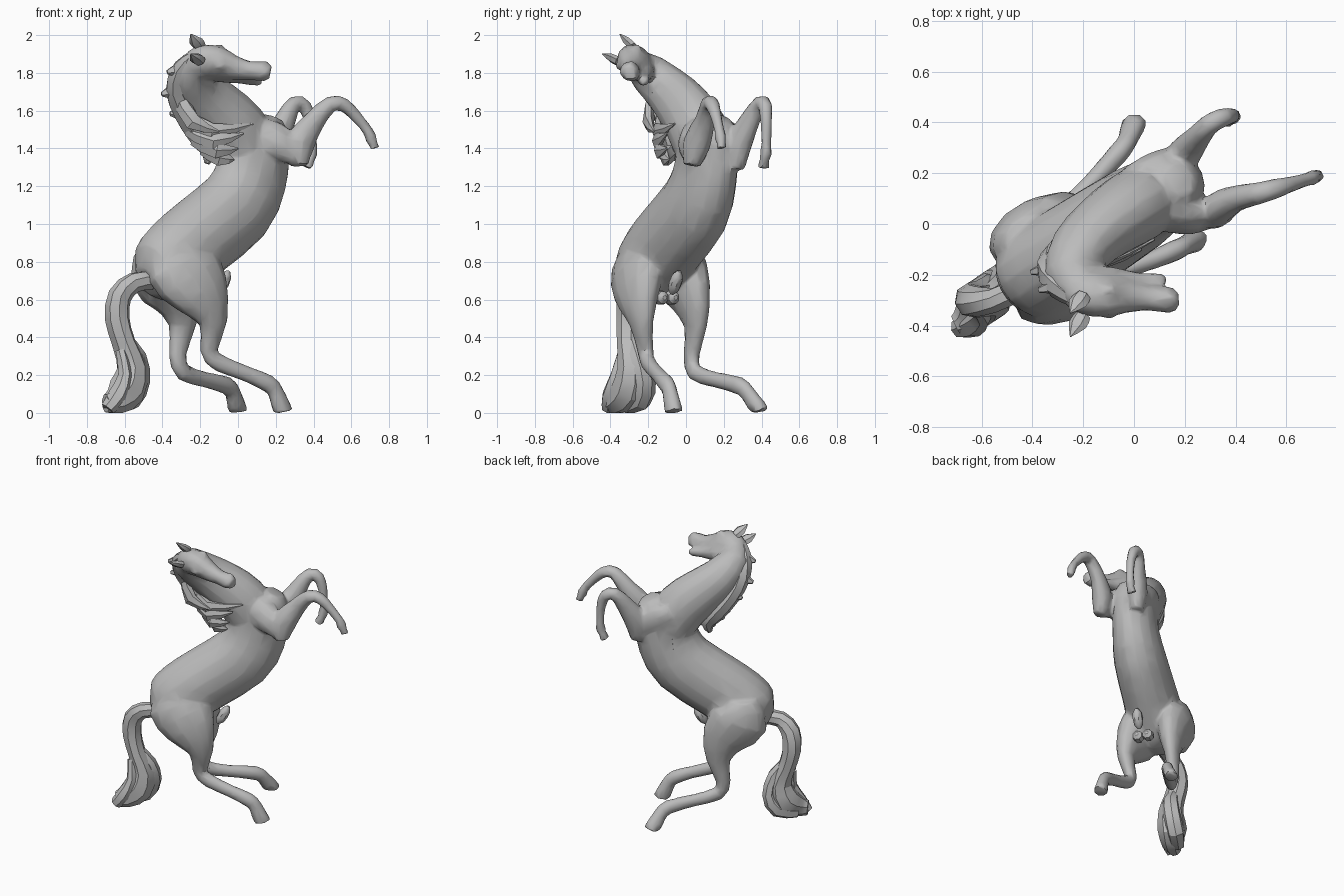
import bpy, bmesh, math, random
from mathutils import Vector as V

random.seed(4)
grey = bpy.data.materials.new("grey")
grey.diffuse_color = (0.5, 0.5, 0.5, 1)

SIDE = V((-0.545, 0.84, 0))        # sideways direction of the body
HEAD_UP = V((0, -0.7, 0.7))        # the head is rolled to one side
HEAD_SIDE = V((0, -0.7, -0.7))


def spline(p, steps):
    """Smooth interpolation through points of any dimension."""
    out = []
    for i in range(len(p) - 1):
        a, b, c, d = p[max(i - 1, 0)], p[i], p[i + 1], p[min(i + 2, len(p) - 1)]
        for k in range(steps):
            t = k / steps
            out.append([0.5 * (2 * q + (r - o) * t + (2 * o - 5 * q + 4 * r - s) * t * t
                        + (3 * q - o - 3 * r + s) * t ** 3) for o, q, r, s in zip(a, b, c, d)])
    return out + [list(p[-1])]


def finish(me, angle):
    me.polygons.foreach_set("use_smooth", [True] * len(me.polygons))
    me.set_sharp_from_angle(angle=math.radians(angle))
    me.materials.clear()
    me.materials.append(grey)


def tube(name, pts, side=SIDE, n=10, steps=2, angle=38):
    """Oval tube; each point is x, y, z, sideways radius[, other radius]."""
    pts = spline([p if len(p) == 5 else (*p, p[3]) for p in pts], steps)
    bm = bmesh.new()
    rings = []
    for i, p in enumerate(pts):
        t = (V(pts[min(i + 1, len(pts) - 1)][:3]) - V(pts[max(i - 1, 0)][:3])).normalized()
        a = (side - t * side.dot(t)).normalized()
        b = t.cross(a)
        ring = []
        for k in range(n):
            w = 2 * math.pi * (k + 0.5) / n
            co = V(p[:3]) + a * max(p[3], .003) * math.cos(w) + b * max(p[4], .003) * math.sin(w)
            co.z = max(co.z, 0)
            ring.append(bm.verts.new(co))
        rings.append(ring)
    for r, s in zip(rings, rings[1:]):
        for k in range(n):
            bm.faces.new((r[k], r[(k + 1) % n], s[(k + 1) % n], s[k]))
    bm.faces.new(rings[0])
    bm.faces.new(rings[-1])
    bmesh.ops.recalc_face_normals(bm, faces=bm.faces)
    me = bpy.data.meshes.new(name)
    bm.to_mesh(me)
    bm.free()
    finish(me, angle)
    ob = bpy.data.objects.new(name, me)
    bpy.context.collection.objects.link(ob)
    return ob


def blob(name, c, d, r):
    """Small rounded lump along direction d."""
    c, d = V(c), V(d)
    return tube(name, [(*(c - d), r * .3), (*(c - d * .6), r * .85), (*c, r),
                       (*(c + d * .6), r * .85), (*(c + d), r * .3)], n=8, steps=1)


body = []   # parts that are fused into one skin

# torso: x, z and the two radii; y follows the body's heading
torso = [(-.475, .69, .1, .09), (-.41, .74, .175, .19), (-.32, .83, .19, .215),
         (-.2, .93, .185, .22), (-.01, 1.09, .175, .22), (.065, 1.24, .155, .21),
         (.1, 1.39, .145, .195), (.15, 1.48, .13, .15), (.18, 1.56, .07, .06)]
body.append(tube("torso", [(x, .649 * x + .055, z, a, b) for x, z, a, b in torso], n=16))

# neck
body.append(tube("neck", [(.06, .11, 1.36, .14, .17), (-.01, .06, 1.5, .15, .175),
                          (-.115, -.01, 1.61, .135, .16), (-.21, -.1, 1.71, .12, .135),
                          (-.245, -.2, 1.8, .105, .11), (-.2, -.26, 1.85, .075, .085)], n=14))

# head with open jaw
body.append(tube("head", [(-.27, -.27, 1.86, .05, .05), (-.2, -.27, 1.86, .085, .095),
                          (-.11, -.275, 1.852, .08, .1), (-.03, -.282, 1.828, .064, .074),
                          (.06, -.29, 1.812, .048, .053), (.125, -.297, 1.808, .052, .055),
                          (.172, -.297, 1.8, .036, .042)], HEAD_SIDE, n=12))
body.append(tube("lower_jaw", [(-.18, -.23, 1.835, .06, .075), (-.09, -.225, 1.805, .06, .06),
                               (.02, -.225, 1.775, .036, .034), (.1, -.222, 1.758, .032, .027),
                               (.128, -.22, 1.757, .018, .015)], HEAD_SIDE, n=8))
for k, tip in ((-1, V((-.25, -.35, 2.005))), (1, V((-.25, -.443, 1.9)))):
    base = V((-.2, -.32, 1.9)) + HEAD_SIDE * .055 * k
    mid = base.lerp(tip, .45)
    tube("ear", [(*base, .024, .032), (*mid, .022, .038), (*tip, .002)], HEAD_SIDE, n=6)
    body.append(blob("brow", V((-.1, -.275, 1.852)) + HEAD_UP * .045 + HEAD_SIDE * .064 * k,
                     (.035, 0, 0), .024))
    body.append(blob("nostril", V((.14, -.295, 1.807)) + HEAD_UP * .024 + HEAD_SIDE * .033 * k,
                     (.025, 0, 0), .018))

# front legs with shoulders
body.append(tube("right_shoulder", [(.06, .05, 1.52, .04, .06), (.14, .04, 1.47, .07, .1),
                                    (.23, .035, 1.42, .075, .095), (.31, .035, 1.35, .05, .05)]))
body.append(tube("right_front_leg",
                 [(.325, .03, 1.31, .045, .05), (.325, .055, 1.42, .07, .085),
                  (.4, .1, 1.54, .052, .062), (.49, .12, 1.635, .044, .044),
                  (.56, .14, 1.63, .04, .038), (.63, .16, 1.565, .03, .032),
                  (.69, .178, 1.49, .027, .028), (.703, .182, 1.455, .032, .035),
                  (.715, .187, 1.43, .024, .024), (.722, .19, 1.4, .033, .028)]))
body.append(tube("left_shoulder", [(-.02, .19, 1.5, .04, .06), (.06, .21, 1.46, .065, .1),
                                   (.14, .23, 1.41, .07, .095), (.2, .255, 1.34, .05, .05)]))
body.append(tube("left_front_leg",
                 [(.2, .265, 1.29, .045, .05), (.2, .28, 1.42, .065, .08),
                  (.25, .34, 1.55, .05, .06), (.3, .395, 1.64, .042, .042),
                  (.355, .42, 1.62, .038, .038), (.385, .425, 1.53, .03, .032),
                  (.392, .425, 1.42, .027, .027), (.388, .422, 1.37, .032, .034),
                  (.38, .415, 1.34, .026, .026), (.362, .41, 1.3, .036, .034)]))

# hind legs: shared radii below the hock
lower = [(.04, .05), (.038, .047), (.036, .042), (.042, .048), (.038, .045), (.048, .058)]


def hind_leg(name, upper, path):
    body.append(tube(name, upper + [(*p, *r) for p, r in zip(path, lower)], n=12))


hind_leg("right_hind_leg",
         [(-.36, -.22, .92, .07, .1), (-.3, -.245, .78, .125, .21), (-.2, -.255, .64, .105, .175),
          (-.13, -.237, .48, .057, .083)],
         [(-.155, -.215, .33), (-.1, -.2, .265), (.05, -.15, .205), (.16, -.105, .155),
          (.2, -.085, .11), (.24, -.065, 0)])
hind_leg("left_hind_leg",
         [(-.42, -.04, .9, .07, .1), (-.41, -.035, .76, .12, .195), (-.32, .02, .62, .095, .155),
          (-.295, .05, .46, .052, .08)],
         [(-.32, .03, .31), (-.29, .045, .215), (-.17, .16, .175), (-.06, .28, .145),
          (-.025, .33, .1), (0, .395, 0)])

# fuse the body parts into one low-poly skin
with bpy.context.temp_override(active_object=body[0], object=body[0],
                               selected_objects=body, selected_editable_objects=body):
    bpy.ops.object.join()
skin = body[0]
skin.name = "body"
m = skin.modifiers.new("fuse", 'REMESH')
m.mode, m.voxel_size, m.use_smooth_shade = 'VOXEL', .011, True
m = skin.modifiers.new("soften", 'SMOOTH')
m.factor, m.iterations = .5, 5
m = skin.modifiers.new("facet", 'DECIMATE')
m.ratio = .06
bpy.context.view_layer.update()
me = bpy.data.meshes.new_from_object(skin.evaluated_get(bpy.context.evaluated_depsgraph_get()))
skin.modifiers.clear()
skin.data = me
finish(me, 40)

# underbelly details
blob("sheath", (-.08, -.055, .69), (.03, .02, .06), .035)
for k in (-1, 1):
    blob("underbelly_lump", V((-.17, -.105, .61)) + SIDE * .035 * k, (.035, .022, 0), .04)

# tail, ending in a curled tuft
tube("tail", [(-.46, -.26, .7, .05), (-.55, -.3, .69, .05, .055), (-.625, -.305, .62, .06, .065),
              (-.64, -.3, .5, .07, .065), (-.605, -.295, .37, .075, .06),
              (-.56, -.28, .24, .085, .08), (-.59, -.3, .12, .1, .1),
              (-.65, -.37, .06, .07, .075), (-.7, -.4, .05, .045, .05)], n=8, angle=25)
tube("tail_lock", [(-.6, -.29, .4, .03), (-.53, -.25, .3, .055, .04), (-.515, -.215, .17, .06, .045),
                   (-.57, -.24, .07, .06, .06), (-.66, -.33, .04, .05, .045)], n=7, angle=25)
tube("tail_lock", [(-.62, -.33, .33, .03), (-.6, -.36, .2, .045, .035),
                   (-.64, -.39, .09, .06, .05), (-.69, -.41, .02, .04, .04)], n=7, angle=25)

# mane: a ridge, swept locks and small tufts along the crest
crest = [(-.23, -.3, 1.89, .03), (-.29, -.24, 1.82, .06), (-.32, -.17, 1.71, .065),
         (-.275, -.11, 1.59, .07), (-.2, -.06, 1.48, .075), (-.15, -.035, 1.39, .055),
         (-.165, -.04, 1.32, .015)]
tube("mane", crest, V((0, 1, 0)), n=8, angle=25)
locks = [((-.31, -.17, 1.68), (-.24, -.2, 1.54), (-.1, -.17, 1.49)),
         ((-.27, -.11, 1.58), (-.14, -.15, 1.49), (.08, -.06, 1.53)),
         ((-.26, -.1, 1.5), (-.13, -.15, 1.44), (.03, -.1, 1.48)),
         ((-.23, -.08, 1.45), (-.11, -.14, 1.39), (0, -.1, 1.4)),
         ((-.18, -.05, 1.4), (-.09, -.11, 1.35), (-.02, -.09, 1.34))]
for a, b, c in locks:
    tube("mane_lock", [(*a, .04, .03), (*b, .05, .03), (*c, .005)], V((0, 0, 1)), n=6, angle=25)
for x, y, z, r in spline(crest[1:5], 1)[:-1]:
    d = V((-.085, -.02, random.uniform(-.03, .03)))
    tube("mane_tuft", [(x, y, z, .06, .04), (*(V((x, y, z)) + d), .012)],
         V((0, 0, 1)), n=5, steps=1, angle=25)
